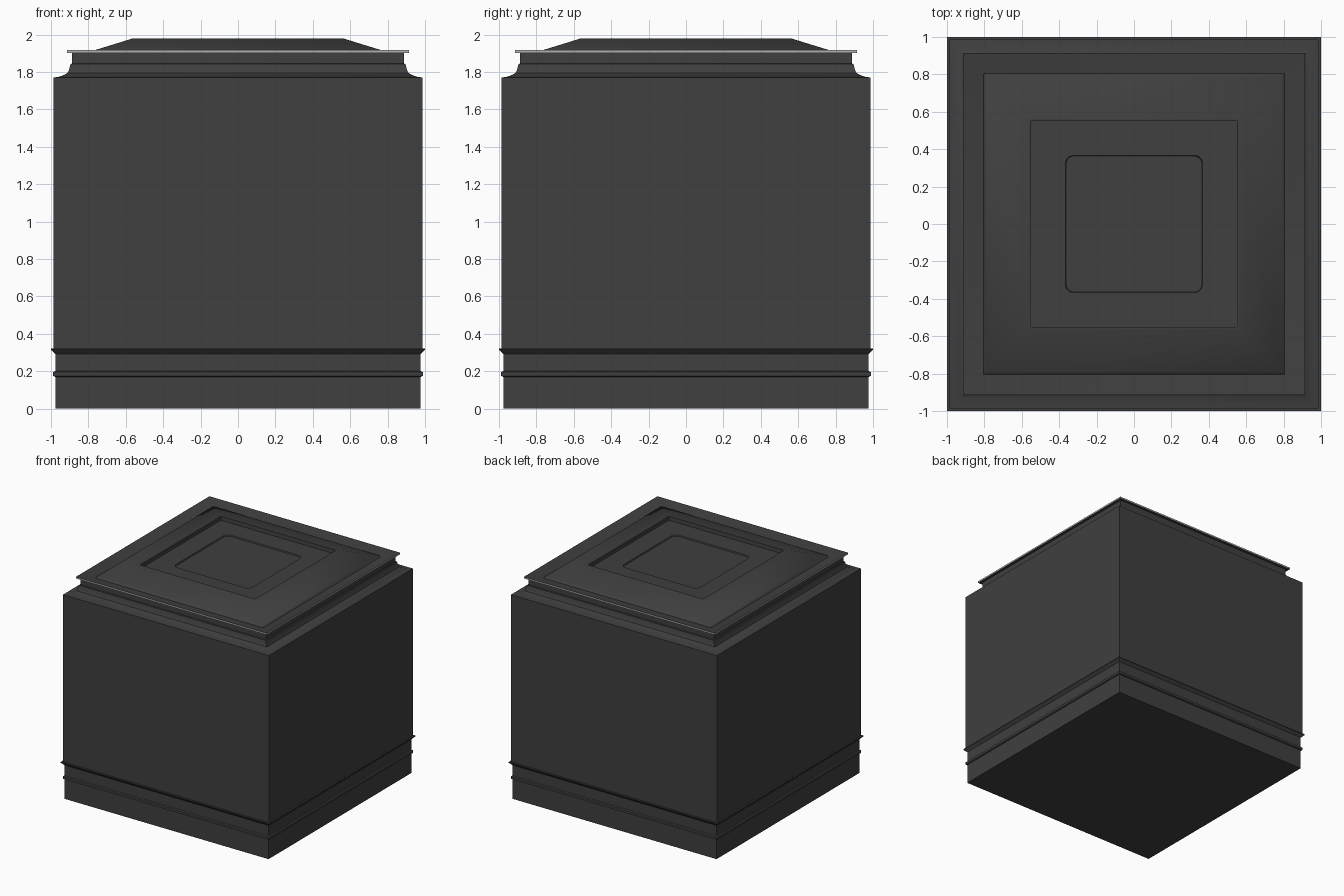
import bpy, bmesh, math

if "Cube" in bpy.data.objects:
    bpy.data.objects.remove(bpy.data.objects["Cube"])


def material(name, v):
    m = bpy.data.materials.new(name)
    m.diffuse_color = (v, v, v, 1)
    m.use_nodes = True
    m.node_tree.nodes["Principled BSDF"].inputs["Base Color"].default_value = m.diffuse_color
    return m


DARK = material("dark_paint", 0.05)
LIGHT = material("light_edge", 0.45)


def finish(name, bm, mat):
    me = bpy.data.meshes.new(name)
    bm.to_mesh(me)
    bm.free()
    me.materials.append(mat)
    ob = bpy.data.objects.new(name, me)
    bpy.context.collection.objects.link(ob)
    bpy.ops.object.select_all(action='DESELECT')
    ob.select_set(True)
    bpy.context.view_layer.objects.active = ob
    bpy.ops.object.shade_smooth_by_angle(angle=math.radians(30))
    return ob


def square(h):
    return [(-h, -h), (h, -h), (h, h), (-h, h)]


def rounded(h, r, n=6):
    pts = []
    for i, (sx, sy) in enumerate(square(1)):
        for k in range(n + 1):
            a = math.pi + (i + k / n) * math.pi / 2
            pts.append((sx * (h - r) + r * math.cos(a), sy * (h - r) + r * math.sin(a)))
    return pts


def ring(bm, pts, z):
    return [bm.verts.new((x, y, z)) for x, y in pts]


def loft(bm, rings):
    for a, b in zip(rings, rings[1:]):
        n = len(a)
        for i in range(n):
            j = (i + 1) % n
            bm.faces.new((a[i], a[j], b[j], b[i]))


def square_shell(name, profile, mat=DARK, bottom=False):
    """Mitred square moulding from (half width, height) pairs, going up/inward."""
    bm = bmesh.new()
    rings = [ring(bm, square(h), z) for h, z in profile]
    loft(bm, rings)
    if bottom:
        bm.faces.new(rings[0][::-1])
    return finish(name, bm, mat)


# Plinth with thin bead and flared ledge
square_shell("plinth", [(.977, 0), (.977, .17), (.988, .175), (.988, .195), (.977, .20),
                        (.977, .292), (.985, .30), (1.0, .315), (1.0, .322), (.987, .322)],
             bottom=True)

# Main body
square_shell("body", [(.987, .322), (.987, 1.77)])

# Coved neck under the lid
square_shell("neck", [(.987, 1.77), (.957, 1.774), (.93, 1.784), (.911, 1.795), (.902, 1.815),
                      (.896, 1.842), (.888, 1.845), (.888, 1.902), (.914, 1.902)])

# Light edge of the rim
square_shell("rim_edge", [(.914, 1.902), (.914, 1.916)], LIGHT)

# Lid: sunken gutter, sloped frame and recess walls
FLOOR = 1.945
square_shell("lid_frame", [(.914, 1.916), (.805, 1.893), (.79, 1.909), (.56, 1.98),
                           (.552, 1.978), (.55, FLOOR)])

# Recess floor around the rounded panel
bm = bmesh.new()
outer = ring(bm, square(.55), FLOOR)
inner = ring(bm, rounded(.367, .045), FLOOR)
edges = [bm.edges.new((r[i], r[(i + 1) % len(r)])) for r in (outer, inner) for i in range(len(r))]
bmesh.ops.triangle_fill(bm, edges=edges, use_beauty=True, use_dissolve=False, normal=(0, 0, 1))
finish("recess_floor", bm, DARK)

# Slightly sunken rounded panel
bm = bmesh.new()
rings = [ring(bm, rounded(.367, .045), FLOOR), ring(bm, rounded(.363, .041), FLOOR - .01)]
loft(bm, rings)
bm.faces.new(rings[1])
finish("centre_panel", bm, DARK)
